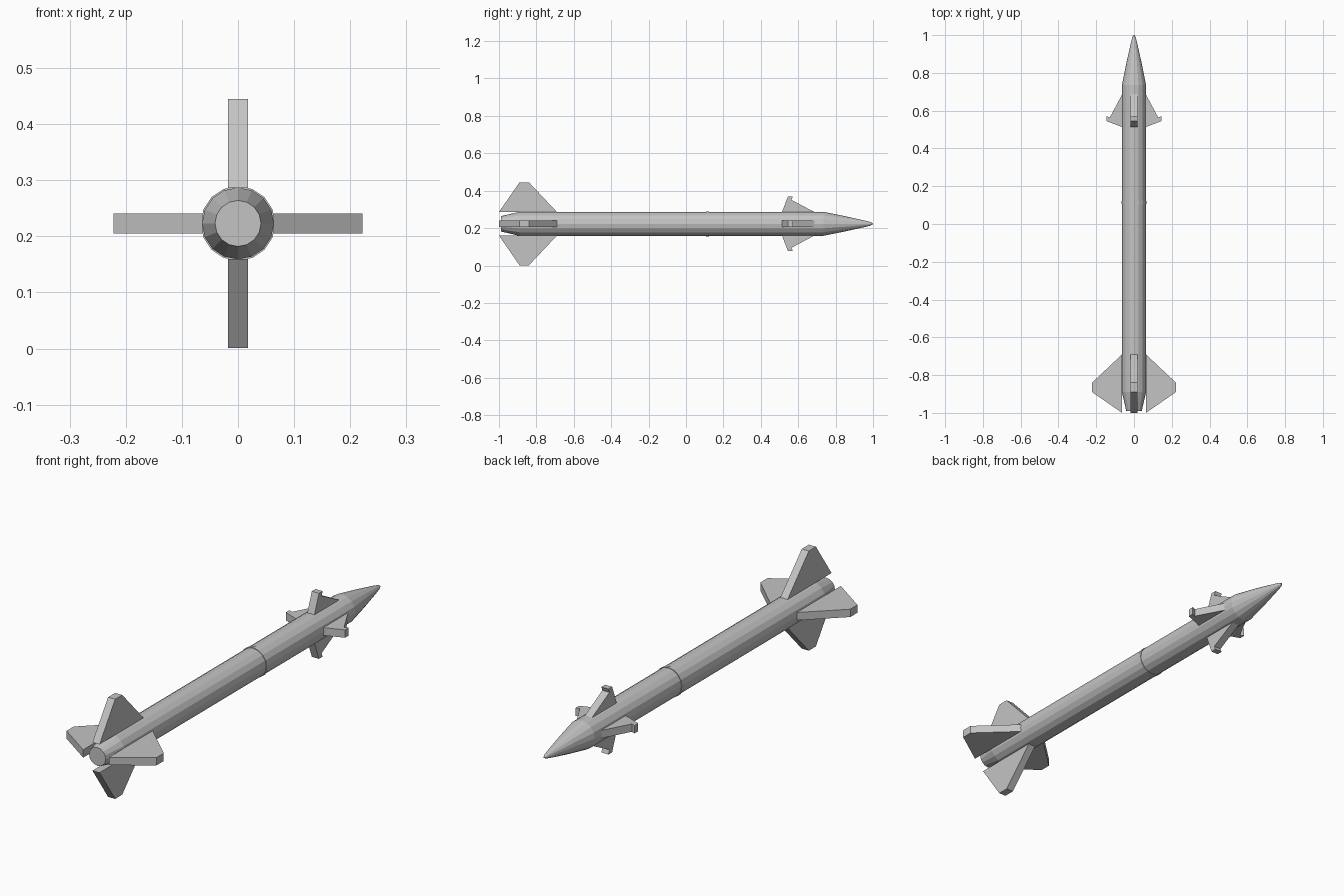
import bpy, bmesh, math
from mathutils import Matrix

if "Cube" in bpy.data.objects:
    bpy.data.objects.remove(bpy.data.objects["Cube"])

AXIS_Z = 0.223   # height of the body axis
SIDES = 16
HALF = 0.0175    # half thickness of every fin

grey = bpy.data.materials.new("light grey")
grey.diffuse_color = (0.55, 0.55, 0.55, 1)
grey.use_nodes = True
grey.node_tree.nodes["Principled BSDF"].inputs["Base Color"].default_value = grey.diffuse_color


def finish(name, bm):
    bmesh.ops.recalc_face_normals(bm, faces=bm.faces)
    me = bpy.data.meshes.new(name)
    bm.to_mesh(me)
    bm.free()
    me.materials.append(grey)
    ob = bpy.data.objects.new(name, me)
    ob.location.z = AXIS_Z
    bpy.context.collection.objects.link(ob)
    return ob


def lathe(name, profile):
    """Faceted solid around the y axis from (y, radius) pairs."""
    bm = bmesh.new()
    rings = []
    for y, r in profile:
        rings.append([bm.verts.new((r * math.sin(2 * math.pi * i / SIDES), y,
                                    r * math.cos(2 * math.pi * i / SIDES)))
                      for i in range(SIDES)])
    for a, b in zip(rings, rings[1:]):
        for i in range(SIDES):
            j = (i + 1) % SIDES
            bm.faces.new((a[i], a[j], b[j], b[i]))
    bm.faces.new(rings[0])
    bm.faces.new(rings[-1])
    return finish(name, bm)


def fins(name, outline):
    """Four flat plates around the y axis from a (y, radius) outline."""
    for k, side in enumerate(("top", "right", "bottom", "left")):
        bm = bmesh.new()
        face = bm.faces.new([bm.verts.new((-HALF, y, r)) for y, r in outline])
        ext = bmesh.ops.extrude_face_region(bm, geom=[face])
        new = [v for v in ext["geom"] if isinstance(v, bmesh.types.BMVert)]
        bmesh.ops.translate(bm, verts=new, vec=(2 * HALF, 0, 0))
        bmesh.ops.transform(bm, verts=bm.verts,
                            matrix=Matrix.Rotation(k * math.pi / 2, 4, 'Y'))
        finish(f"{side}_{name}", bm)


# Body with tapered tail and pointed nose
lathe("body", [(-0.99, 0.041), (-0.89, 0.064), (0.735, 0.064), (0.85, 0.041),
               (0.957, 0.017), (0.988, 0.009), (1.0, 0.002)])

# Thin joint band around the middle
lathe("joint_band", [(0.107, 0.0665), (0.123, 0.0665)])

# Large tail fins
fins("tail_fin", [(-1.0, 0.063), (-0.89, 0.222), (-0.84, 0.222), (-0.69, 0.063)])

# Small forward fins with a hooked tip
fins("forward_fin", [(0.513, 0.062), (0.545, 0.146), (0.571, 0.146),
                     (0.564, 0.128), (0.688, 0.062)])
